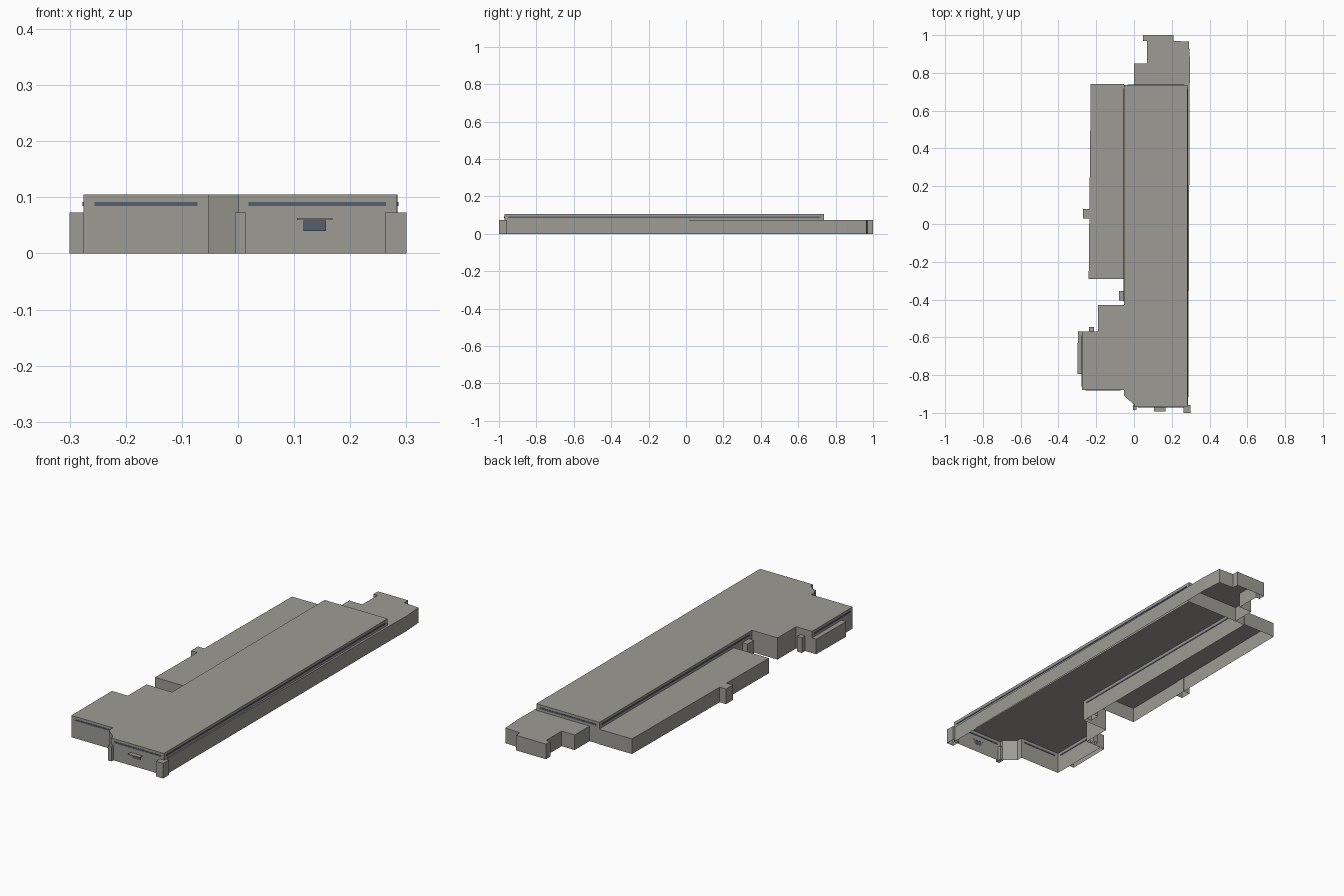
import bpy, bmesh
from mathutils import Vector

cube = bpy.data.objects.get("Cube")
if cube:
    bpy.data.objects.remove(cube, do_unlink=True)

LOW, HIGH = 0.073, 0.105   # heights of the low and tall roofs


def make_material(name, colour):
    mat = bpy.data.materials.new(name)
    mat.use_nodes = True
    mat.diffuse_color = colour
    mat.node_tree.nodes["Principled BSDF"].inputs["Base Color"].default_value = colour
    return mat


CONCRETE = make_material("warm grey concrete", (0.34, 0.33, 0.30, 1))
GLASS = make_material("blue grey glass", (0.09, 0.115, 0.15, 1))


def prism(name, outline, bottom, top, mat=CONCRETE, closed=False):
    """Extrude a counter-clockwise outline; the underside stays open unless closed."""
    bm = bmesh.new()
    lower = [bm.verts.new((x, y, bottom)) for x, y in outline]
    upper = [bm.verts.new((x, y, top)) for x, y in outline]
    bm.faces.new(upper)
    if closed:
        bm.faces.new(lower[::-1])
    n = len(outline)
    for i in range(n):
        j = (i + 1) % n
        bm.faces.new((lower[i], lower[j], upper[j], upper[i]))
    mesh = bpy.data.meshes.new(name)
    bm.to_mesh(mesh)
    bm.free()
    mesh.materials.append(mat)
    obj = bpy.data.objects.new(name, mesh)
    bpy.context.collection.objects.link(obj)
    return obj


def block(name, x0, x1, y0, y1, bottom=0, top=LOW, mat=CONCRETE, closed=False):
    return prism(name, [(x0, y0), (x1, y0), (x1, y1), (x0, y1)], bottom, top, mat, closed)


def window_bands(name, outline, bottom, top, inset=0.019, depth=0.002):
    """Lay a thin strip of glazing along every long wall of an outline."""
    for i, start in enumerate(outline):
        a, b = Vector(start), Vector(outline[(i + 1) % len(outline)])
        if (b - a).length < 0.2:
            continue
        along = (b - a).normalized()
        out = Vector((along.y, -along.x)) * depth
        a, b = a + along * inset, b - along * inset
        prism(f"{name}_{i}", [a + out, b + out, b - out, a - out],
              bottom, top, GLASS, closed=True)


# Tall main hall with its western wing and cut entrance corner
hall = [(0, -0.97), (0.283, -0.97), (0.284, 0.737), (-0.053, 0.737),
        (-0.053, -0.428), (-0.19, -0.428), (-0.19, -0.57), (-0.275, -0.57),
        (-0.275, -0.88), (-0.053, -0.88), (-0.053, -0.91), (0, -0.955)]
prism("main_hall", hall, 0, HIGH)
window_bands("window_band", hall, 0.085, 0.092)

# Low ledge along the eastern wall
prism("east_ledge", [(0.283, -0.96), (0.287, -0.96), (0.295, 0.737), (0.284, 0.737)], 0, LOW)

# Low annex on the west
prism("west_annex", [(-0.24, -0.29), (-0.053, -0.29), (-0.053, 0.74), (-0.229, 0.74)], 0, LOW)
block("annex_bay", -0.27, -0.234, 0.028, 0.08)

# Stepped block at the back
prism("back_block", [(0, 0.737), (0.295, 0.737), (0.297, 0.86), (0.29, 0.965),
                     (0.21, 0.97), (0.21, 1), (0.048, 1), (0.048, 0.968),
                     (0.07, 0.968), (0.07, 0.85), (0, 0.85)], 0, LOW)

# Small bays and corner piers
prism("wing_bay", [(-0.3, -0.795), (-0.275, -0.795), (-0.275, -0.57), (-0.297, -0.57)], 0, LOW)
block("wing_pier", -0.238, -0.212, -0.57, -0.545)
block("hall_pier", -0.08, -0.053, -0.405, -0.355)
block("front_corner_pier", 0.262, 0.3, -1, -0.957)
block("entrance_pier", -0.005, 0.013, -0.985, -0.955)

# Front door with canopy
block("front_door", 0.117, 0.157, -0.973, -0.969, 0.04, 0.059, GLASS, True)
block("door_canopy", 0.105, 0.168, -0.992, -0.969, 0.06, 0.063, CONCRETE, True)
